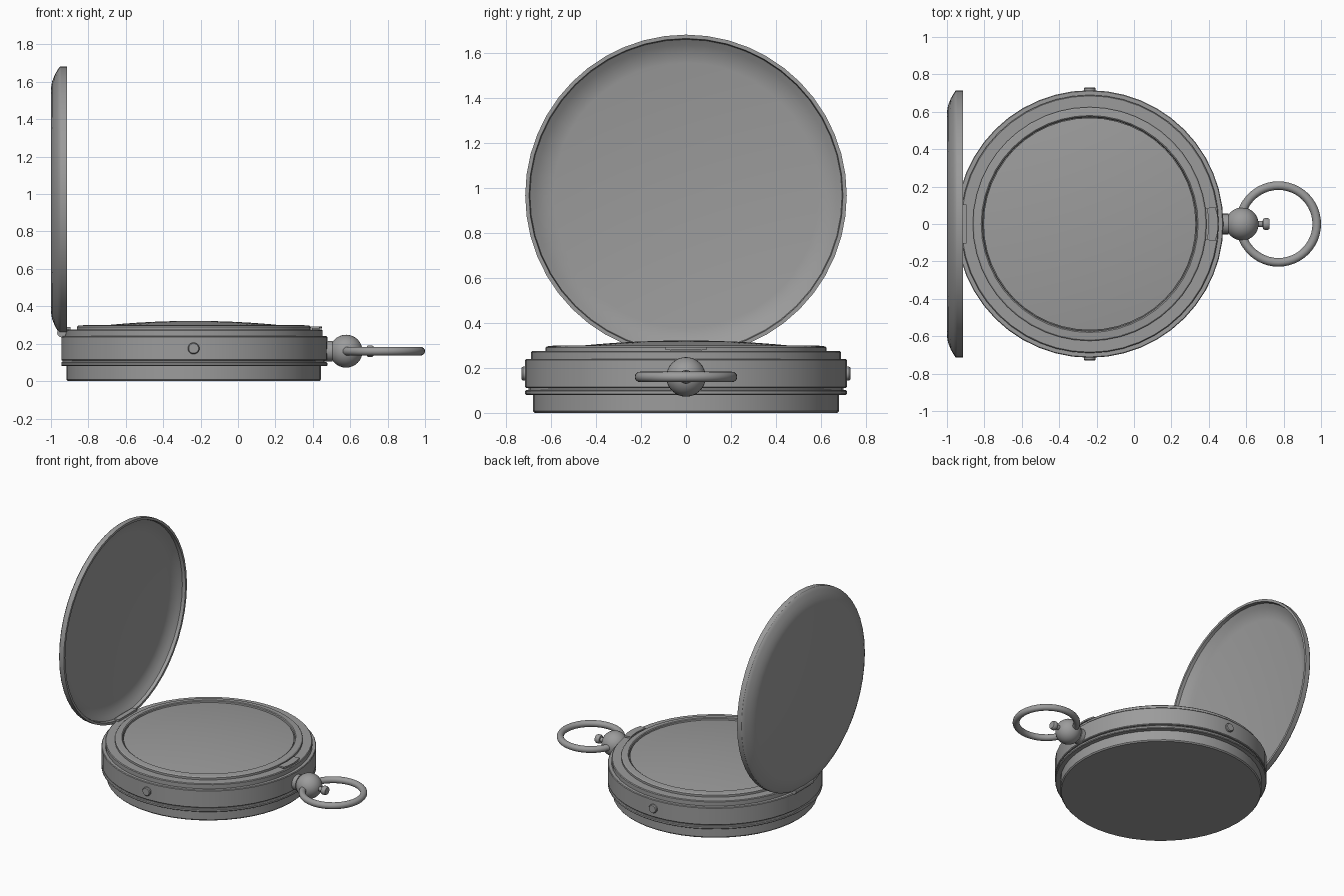
import bpy, bmesh
from math import pi, cos, sin, radians
from mathutils import Matrix, Vector

if "Cube" in bpy.data.objects:
    bpy.data.objects.remove(bpy.data.objects["Cube"])

metal = bpy.data.materials.new("grey metal")
metal.use_nodes = True
GREY = (0.33, 0.33, 0.33, 1)
metal.diffuse_color = GREY
metal.node_tree.nodes["Principled BSDF"].inputs["Base Color"].default_value = GREY

CX = -0.237          # centre of the case
R = 0.715            # outer radius of case and lid
UP = Matrix.Translation((CX, 0, 0))
ALONG_X = Matrix.Rotation(pi / 2, 4, "Y")


def finish(name, bm, angle=30):
    bmesh.ops.recalc_face_normals(bm, faces=bm.faces)
    mesh = bpy.data.meshes.new(name)
    bm.to_mesh(mesh)
    bm.free()
    mesh.materials.append(metal)
    mesh.shade_smooth()
    mesh.set_sharp_from_angle(angle=radians(angle))
    obj = bpy.data.objects.new(name, mesh)
    bpy.context.collection.objects.link(obj)
    return obj


def lathe(name, profile, place, steps=48, cut=None, closed=False):
    """Turn (radius, height) points about z, place, and optionally trim flat."""
    bm = bmesh.new()
    verts = [bm.verts.new((r, 0, h)) for r, h in profile]
    edges = [bm.edges.new(p) for p in zip(verts, verts[1:])]
    if closed:
        edges.append(bm.edges.new((verts[-1], verts[0])))
    bmesh.ops.spin(bm, geom=verts + edges, cent=(0, 0, 0), axis=(0, 0, 1),
                   angle=2 * pi, steps=steps, use_duplicate=False)
    bmesh.ops.remove_doubles(bm, verts=bm.verts, dist=0.0002)
    bm.transform(place)
    if cut:
        point, normal = cut
        result = bmesh.ops.bisect_plane(
            bm, geom=bm.verts[:] + bm.edges[:] + bm.faces[:],
            plane_co=point, plane_no=normal, clear_outer=True)
        rim = [e for e in result["geom_cut"] if isinstance(e, bmesh.types.BMEdge)]
        bmesh.ops.holes_fill(bm, edges=rim)
    return finish(name, bm)


def prism(name, outline, low, high):
    """Extrude an (x, y) outline between two heights."""
    bm = bmesh.new()
    face = bm.faces.new([bm.verts.new((x, y, low)) for x, y in outline])
    new = bmesh.ops.extrude_face_region(bm, geom=[face])["geom"]
    for v in new:
        if isinstance(v, bmesh.types.BMVert):
            v.co.z = high
    return finish(name, bm)


def rect(x0, x1, half):
    return [(x0, -half), (x1, -half), (x1, half), (x0, half)]


# Case: stacked turned parts, trimmed flat behind the hinge
flat = (Vector((-0.945, 0, 0)), Vector((-1, 0, 0)))
lathe("case_back", [(0, 0), (0.673, 0), (0.68, 0.008), (0.68, 0.11), (0, 0.11)], UP)
lathe("lower_ring", [(0, 0.08), (0.71, 0.08), (R, 0.085), (R, 0.097),
                     (0.71, 0.102), (0, 0.102)], UP, cut=flat)
lathe("groove", [(0, 0.098), (0.7, 0.098), (0.7, 0.115), (0, 0.115)], UP, cut=flat)
lathe("case_band", [(0, 0.11), (0.711, 0.11), (R, 0.115), (R, 0.235),
                    (0.711, 0.24), (0, 0.24)], UP, cut=flat)
lathe("upper_step", [(0, 0.235), (0.69, 0.235), (0.69, 0.27), (0.685, 0.275),
                     (0, 0.275)], UP)

# Bezel ring and domed cover
lathe("bezel", [(0.57, 0.27), (0.625, 0.27), (0.625, 0.29), (0.618, 0.296),
                (0.58, 0.3), (0.574, 0.296)], UP, closed=True)
dome = [(0.568 * sin(i * pi / 16), 0.288 + 0.034 * cos(i * pi / 16) ** 2)
        for i in range(9)]
lathe("domed_cover", dome + [(0.568, 0.27), (0, 0.27)], UP)

# Open lid: shallow hollow dish standing on its edge
lid = [(0, 0), (0.6, 0), (0.635, 0.006), (0.67, 0.02), (0.695, 0.034), (0.712, 0.045),
       (R, 0.05), (R, 0.085), (0.698, 0.085), (0.694, 0.062), (0.67, 0.046),
       (0.635, 0.028), (0.59, 0.019), (0, 0.017)]
lathe("lid", lid, Matrix.Translation((-1, 0, 0.967)) @ ALONG_X,
      cut=(Vector((0, 0, 0.262)), Vector((0, 0, -1))))

# Hinge barrel and leaf
along_y = Matrix.Rotation(-pi / 2, 4, "X")
lathe("hinge_barrel", [(0, -0.105), (0.024, -0.105), (0.024, 0.105), (0, 0.105)],
      Matrix.Translation((-0.943, 0, 0.258)) @ along_y, 16)
prism("hinge_leaf", rect(-0.93, -0.895, 0.105), 0.265, 0.29)

# Catch opposite the hinge
prism("catch_foot", rect(0.395, 0.435, 0.07), 0.268, 0.285)
prism("catch_plate", [(0.393, -0.07), (0.387, -0.085), (0.435, -0.092), (0.447, -0.045),
                      (0.45, 0), (0.447, 0.045), (0.435, 0.092), (0.387, 0.085),
                      (0.393, 0.07), (0.4, 0)], 0.28, 0.292)

# Round studs on both sides of the band
for side, label in ((-1, "right"), (1, "left")):
    turn = Matrix.Rotation(-side * pi / 2, 4, "X")
    lathe(label + "_stud", [(0, -0.03), (0.031, -0.03), (0.031, 0.01),
                            (0.026, 0.016), (0, 0.016)],
          Matrix.Translation((CX, side * R, 0.175)) @ turn, 20)

# Neck, ball and winding knob along x
axle = Matrix.Translation((0, 0, 0.16)) @ ALONG_X
lathe("neck", [(0, 0.44), (0.055, 0.44), (0.055, 0.505), (0, 0.505)], axle, 24)
ball = [(0.088 * sin(i * pi / 16), 0.578 - 0.088 * cos(i * pi / 16)) for i in range(17)]
lathe("ball", ball, axle, 32)
lathe("winding_knob", [(0, 0.64), (0.016, 0.64), (0.016, 0.688), (0.027, 0.69),
                       (0.031, 0.697), (0.031, 0.716), (0.026, 0.725), (0, 0.725)],
      axle, 20)

# Carrying ring
loop = [(0.205 + 0.023 * cos(i * pi / 8), 0.023 * sin(i * pi / 8)) for i in range(16)]
lathe("carrying_ring", loop, Matrix.Translation((0.772, 0, 0.16)), 48, closed=True)
